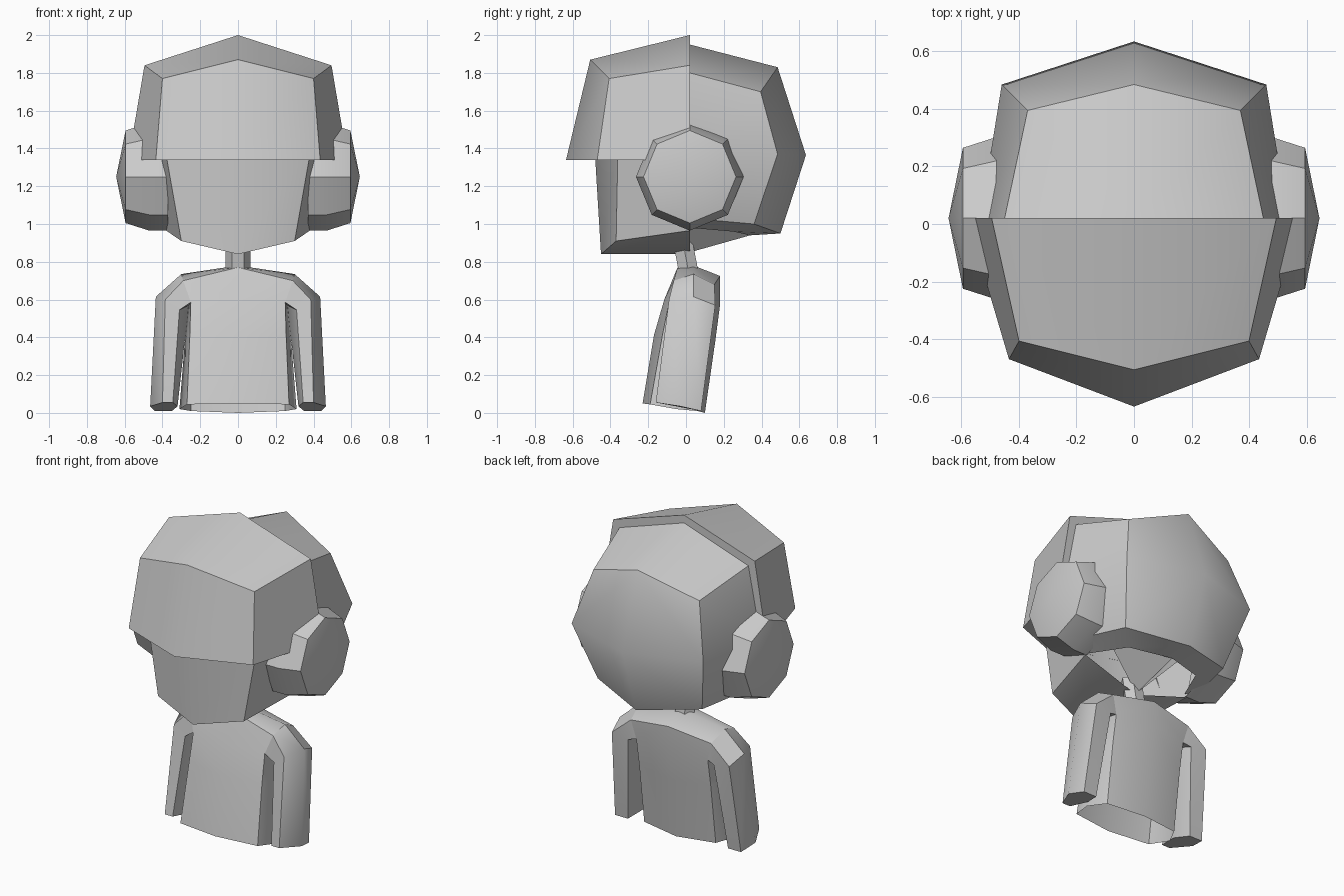
import bpy, bmesh, math
from mathutils import Vector

cube = bpy.data.objects.get("Cube")
if cube:
    bpy.data.objects.remove(cube, do_unlink=True)

grey = bpy.data.materials.new("plain grey")
grey.diffuse_color = (0.6, 0.6, 0.6, 1)
grey.use_nodes = True
grey.node_tree.nodes["Principled BSDF"].inputs["Base Color"].default_value = (0.6, 0.6, 0.6, 1)


def finish(name, bm):
    """Turn a bmesh into a shaded, coloured object."""
    bmesh.ops.remove_doubles(bm, verts=bm.verts, dist=0.0005)
    bmesh.ops.recalc_face_normals(bm, faces=bm.faces)
    mesh = bpy.data.meshes.new(name)
    bm.to_mesh(mesh)
    bm.free()
    mesh.materials.append(grey)
    ob = bpy.data.objects.new(name, mesh)
    bpy.context.collection.objects.link(ob)
    bpy.ops.object.select_all(action='DESELECT')
    ob.select_set(True)
    bpy.context.view_layer.objects.active = ob
    bpy.ops.object.shade_smooth_by_angle(angle=math.radians(42))
    return ob


def mirrored(name, pts, faces):
    """Build the +x half from named points and mirror it over x = 0."""
    bm = bmesh.new()
    for side in (1, -1):
        v = {k: bm.verts.new((side * p[0], p[1], p[2])) for k, p in pts.items()}
        for f in faces:
            bm.faces.new([v[k] for k in f.split()])
    return finish(name, bm)


def loft(bm, rings, closed=True, cap=False):
    """Skin a list of equally long point rings."""
    rows = [[bm.verts.new(p) for p in ring] for ring in rings]
    n = len(rows[0])
    for a, b in zip(rows, rows[1:]):
        for i in range(n if closed else n - 1):
            j = (i + 1) % n
            bm.faces.new((a[i], a[j], b[j], b[i]))
    if cap:
        bm.faces.new(rows[-1])
    return rows


# Front head shell: brow, sides, top, and the rims under and behind it
mirrored("front_head_shell", {
    "c0": (0, -.635, 1.34), "k0": (.435, -.47, 1.34), "b0": (.58, .02, 1.34),
    "c1": (0, -.507, 1.87), "k1": (.40, -.407, 1.77), "b1": (.495, .02, 1.84),
    "crown": (0, .02, 2.0), "crown_in": (0, .02, 1.9), "b1_in": (.43, .02, 1.76),
    "c_in": (0, -.48, 1.34), "k_in": (.37, -.36, 1.34), "b_in": (.48, .02, 1.34),
}, ["c0 k0 k1 c1", "k0 b0 b1 k1", "c1 k1 b1 crown",
    "c0 k0 k_in c_in", "k0 b0 b_in k_in",
    "b0 b1 b1_in b_in", "b1 crown crown_in b1_in"])

# Back head shell with the inward lip along its lower edge
mirrored("back_head_shell", {
    "t": (0, .02, 1.95), "s1": (.45, .02, 1.80), "s2": (.535, .02, 1.37), "s3": (.47, .02, 1.03),
    "c1": (0, .485, 1.83), "k1": (.37, .395, 1.70),
    "c2": (0, .635, 1.365), "k2": (.46, .485, 1.37),
    "c3": (0, .50, .95), "k3": (.365, .36, 1.0),
    "c4": (0, .34, .94), "k4": (.25, .25, .96), "s4": (.36, .02, .98),
}, ["t c1 k1 s1", "c1 c2 k2 k1", "k1 k2 s2 s1", "c2 c3 k3 k2", "k2 k3 s3 s2",
    "c3 k3 k4 c4", "k3 s3 s4 k4"])

# Face and jaw
mirrored("face", {
    "a0": (0, -.45, .84), "a1": (.30, -.37, .91), "a2": (.38, .02, .965), "a3": (0, .02, .84),
    "u0": (0, -.485, 1.42), "u1": (.39, -.36, 1.42), "u2": (.47, .02, 1.42),
}, ["a0 a1 u1 u0", "a1 a2 u2 u1", "a0 a1 a2 a3"])

# Steep keel under the back of the skull
mirrored("skull_underside", {
    "a": (0, .02, .85), "b": (0, .34, .94), "c": (.30, .30, 1.2), "d": (.30, .02, 1.25),
}, ["a b c d"])

# Ears: eight-sided domed caps turned about the x axis
for side, name in ((1, "left_ear"), (-1, "right_ear")):
    bm = bmesh.new()
    rings = []
    for x, r in ((.37, .285), (.47, .285), (.595, .245)):
        rings.append([(side * x, .02 + r * math.cos(i * math.pi / 4),
                       1.25 + r * math.sin(i * math.pi / 4)) for i in range(8)])
    rim = loft(bm, rings)[-1]
    tip = bm.verts.new((side * .645, .02, 1.25))
    for i in range(8):
        bm.faces.new((rim[i], rim[(i + 1) % 8], tip))
    finish(name, bm)

# Torso: half sections from front centre to back centre, open at the bottom
sections = [
    [(0, -.23, .05), (.27, -.19, .045), (.31, -.05, .02), (.25, .06, .01), (0, .10, 0)],
    [(0, -.17, .41), (.255, -.125, .41), (.28, .01, .40), (.25, .11, .39), (0, .155, .38)],
    [(0, -.115, .60), (.25, -.09, .585), (.26, .03, .58), (.25, .14, .565), (0, .18, .57)],
    [(0, -.045, .77), (.29, -.065, .70), (.30, .04, .735), (.28, .15, .68), (0, .18, .725)],
]
bm = bmesh.new()
for side in (1, -1):
    rows = loft(bm, [[(side * x, y, z) for x, y, z in s] for s in sections], closed=False)
    top = rows[-1]
    mid = bm.verts.new((0, .04, .78))
    bm.faces.new((top[0], top[1], top[2], mid))
    bm.faces.new((mid, top[2], top[3], top[4]))
finish("torso", bm)

# Arms: six-sided, bending down from the shoulder
arm = [
    [(.29, -.065, .70), (.30, .04, .735), (.28, .15, .68),
     (.25, .14, .565), (.24, .03, .58), (.25, -.09, .585)],
    [(.385, -.09, .60), (.435, .04, .615), (.41, .155, .57),
     (.30, .15, .55), (.26, .03, .58), (.31, -.085, .545)],
    [(.40, -.16, .055), (.465, -.03, .035), (.44, .08, .01),
     (.35, .08, .01), (.32, -.03, .035), (.345, -.16, .055)],
]
for side, name in ((1, "left_arm"), (-1, "right_arm")):
    bm = bmesh.new()
    loft(bm, [[(side * x, y, z) for x, y, z in ring] for ring in arm], cap=True)
    finish(name, bm)

# Neck: six-sided post leaning forward
bm = bmesh.new()
loft(bm, [[(.065 * math.cos(i * math.pi / 3), y + .06 * math.sin(i * math.pi / 3), z)
           for i in range(6)] for y, z in ((.015, .74), (-.025, .95))], cap=True)
finish("neck", bm)
